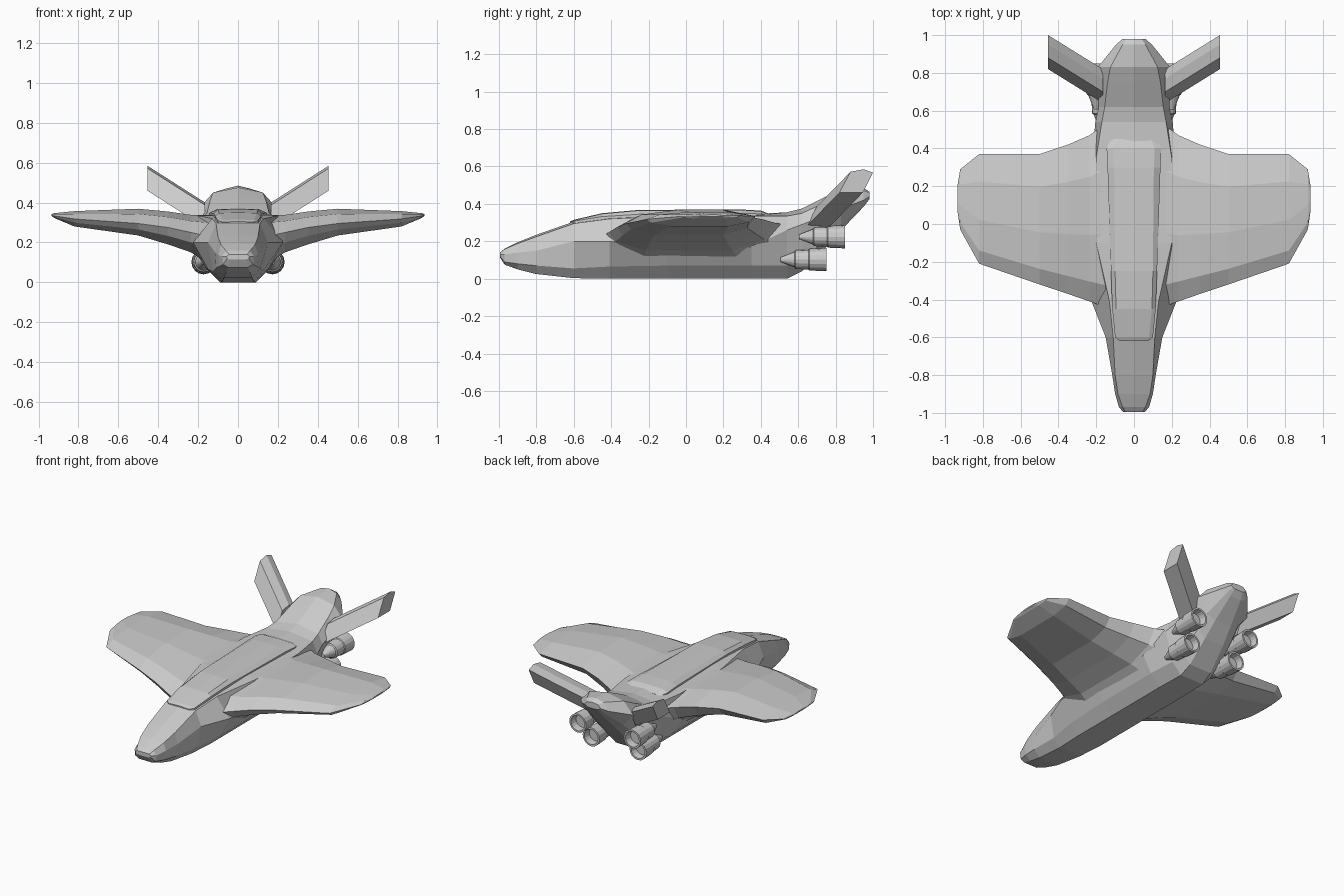
import bpy, bmesh
from math import sin, cos, pi


def loft(name, rings, mirror=False):
    """Skin equal-length closed rings of points, capping both ends."""
    bm = bmesh.new()
    rows = [[bm.verts.new(p) for p in ring] for ring in rings]
    n = len(rows[0])
    for a, b in zip(rows, rows[1:]):
        for i in range(n):
            j = (i + 1) % n
            bm.faces.new((a[i], a[j], b[j], b[i]))
    bm.faces.new(rows[0])
    bm.faces.new(rows[-1])
    bmesh.ops.recalc_face_normals(bm, faces=bm.faces)
    me = bpy.data.meshes.new(name)
    bm.to_mesh(me)
    bm.free()
    ob = bpy.data.objects.new(name, me)
    bpy.context.collection.objects.link(ob)
    if mirror:
        ob.modifiers.new("mirror", "MIRROR").use_mirror_merge = False
    return ob


def symmetric(y, half):
    """Full ring from a half section running bottom centre to top centre."""
    return [(x, y, z) for x, z in half] + [(-x, y, z) for x, z in half[-2:0:-1]]


# Fuselage: y, bottom z, bottom half width, chine x z, widest x z, shoulder x z, top z
stations = [
    (-0.995, .115, .04, .055, .12, .057, .13, .045, .14, .14),
    (-0.97, .075, .05, .075, .09, .08, .13, .06, .158, .16),
    (-0.90, .05, .06, .095, .08, .10, .14, .085, .188, .195),
    (-0.80, .025, .07, .11, .07, .115, .15, .10, .225, .235),
    (-0.60, .003, .08, .125, .055, .15, .20, .11, .295, .305),
    (-0.41, 0, .09, .15, .065, .225, .20, .13, .32, .335),
    (-0.10, 0, .09, .16, .07, .22, .16, .20, .335, .345),
    (0.35, 0, .09, .16, .07, .22, .17, .20, .335, .345),
    (0.54, 0, .085, .15, .07, .205, .26, .17, .335, .355),
    (0.62, .04, .08, .14, .10, .187, .29, .155, .35, .375),
    (0.75, .17, .07, .13, .21, .188, .34, .14, .41, .44),
    (0.83, .26, .06, .12, .29, .192, .375, .125, .45, .475),
    (0.95, .385, .04, .07, .395, .095, .42, .06, .47, .485),
    (0.98, .425, .03, .045, .43, .06, .44, .04, .46, .465),
]
loft("fuselage", [symmetric(y, [(0, zb), (xb, zb), (x1, z1), (x2, z2), (xt, zt), (0, zc)])
                  for y, zb, xb, x1, z1, x2, z2, xt, zt, zc in stations])

# Raised canopy roof and spine: y, outer half width, flat-top half width, low z, top z
spine = [
    (-0.62, .075, .05, .297, .306),
    (-0.60, .10, .08, .297, .315),
    (-0.45, .115, .095, .305, .35),
    (-0.25, .122, .10, .31, .368),
    (0.30, .14, .105, .32, .370),
    (0.40, .145, .11, .32, .364),
    (0.45, .12, .09, .32, .345),
]
loft("canopy_spine", [symmetric(y, [(0, zl), (xo, zl), (xo, zl + (zt - zl) * .6), (xi, zt - .003), (0, zt)])
                      for y, xo, xi, zl, zt in spine])

# Wings: x, leading y, trailing y, edge z front and rear, bottom z, top z
wing_sections = [
    (.10, -.46, .57, .22, .28, .06, .335),
    (.235, -.41, .47, .25, .30, .15, .338),
    (.35, -.37, .42, .275, .315, .19, .355),
    (.50, -.32, .37, .295, .325, .235, .369),
    (.82, -.21, .37, .318, .335, .28, .357),
    (.92, -.03, .29, .333, .337, .322, .347),
    (.935, .07, .20, .336, .338, .333, .342),
]
rings = []
for x, y0, y1, zf, zr, zb, zt in wing_sections:
    c = y1 - y0
    rings.append([(x, y0, zf), (x, y0 + .12 * c, zf * .35 + zt * .65), (x, y0 + .4 * c, zt),
                  (x, y0 + .75 * c, zt), (x, y1, zr), (x, y1 - .06 * c, zb * .6 + zr * .4),
                  (x, y1 - .25 * c, zb), (x, y0 + .22 * c, zb), (x, y0 + .04 * c, zb * .5 + zf * .5)])
loft("wings", rings, mirror=True)

# Swept tail fins: one slanted section slid outward
tip = [(.82, .46), (.88, .572), (.95, .585), (1.0, .567), (.945, .46)]
loft("tail_fins", [[(.455, y, z) for y, z in tip],
                   [(.165, y - .18, z - .185) for y, z in tip]], mirror=True)

# Engines: revolved profile (distance aft, radius) with a hollow nozzle
nozzle = [(0, .012), (.075, .042), (.08, .05), (.15, .053), (.155, .058),
          (.245, .062), (.245, .05), (.20, .044)]
for name, x, y, z in (("upper_engines", .20, .605, .224), ("lower_engines", .172, .505, .102)):
    loft(name, [[(x + r * cos(2 * pi * k / 16), y + d, z + r * sin(2 * pi * k / 16))
                 for k in range(16)] for d, r in nozzle], mirror=True)
